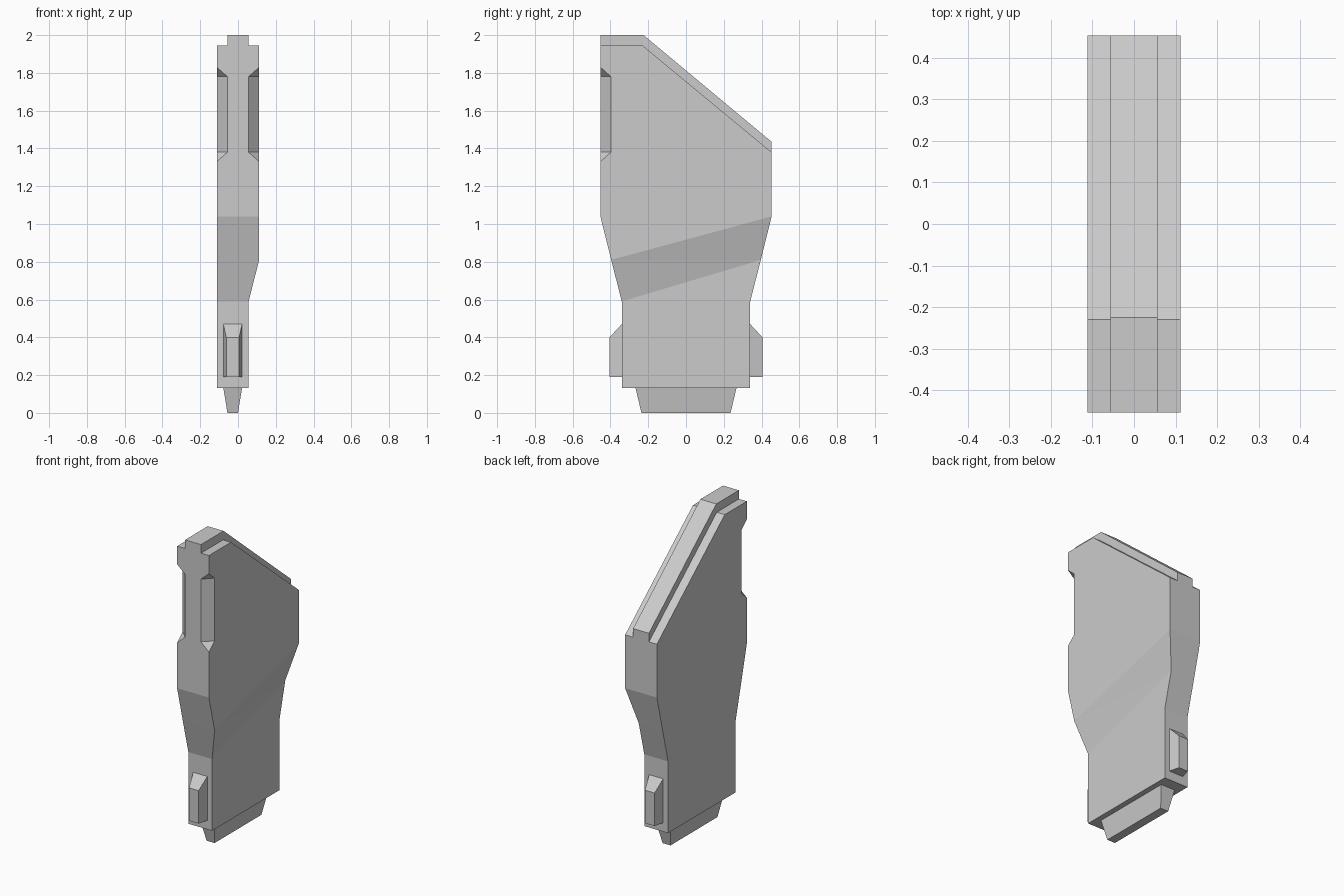
import bpy, bmesh

if "Cube" in bpy.data.objects:
    bpy.data.objects.remove(bpy.data.objects["Cube"])

W, N, L = 0.112, 0.056, 0.453      # half width, ridge half width, half length
CX = (N - W) / 2                   # centre of the narrow lower part


def finish(bm, name):
    bmesh.ops.recalc_face_normals(bm, faces=bm.faces[:])
    me = bpy.data.meshes.new(name)
    bm.to_mesh(me)
    bm.free()
    ob = bpy.data.objects.new(name, me)
    bpy.context.collection.objects.link(ob)
    return ob


def loft(name, a, b):
    """Solid between two matching loops of points."""
    bm = bmesh.new()
    va, vb = [bm.verts.new(p) for p in a], [bm.verts.new(p) for p in b]
    bm.faces.new(va)
    bm.faces.new(vb)
    for i in range(len(a)):
        j = (i + 1) % len(a)
        bm.faces.new((va[i], va[j], vb[j], vb[i]))
    return finish(bm, name)


# Main body: side profile (y, z, x of the right face)
prof = [(-L, 1.04, W), (-L, 1.945, W), (-0.23, 1.945, W), (L, 1.38, W), (L, 1.04, W),
        (0.396, 0.81, N), (0.34, 0.59, N), (0.34, 0.133, N), (-0.34, 0.133, N),
        (-0.34, 0.59, N), (-0.396, 0.81, W)]
bm = bmesh.new()
left = [bm.verts.new((-W, y, z)) for y, z, x in prof]
right = [bm.verts.new((x, y, z)) for y, z, x in prof]
bm.faces.new(left)
for i in range(len(prof)):
    j = (i + 1) % len(prof)
    bm.faces.new((left[i], left[j], right[j], right[i]))
# Right face: wide upper panel, slanted band, narrow lower panel
for ids in ((10, 0, 1, 2, 3, 4), (10, 4, 5), (10, 5, 9), (5, 6, 7, 8, 9)):
    bm.faces.new([right[i] for i in ids])
body = finish(bm, "body")

# Stopped chamfers on the two front edges
for s, side in ((1, "right"), (-1, "left")):
    loops = [[(s * (W + d + t), -L - d + t, z)
              for d, z in ((-0.028, 1.38), (-0.028, 1.78), (0.028, 1.88), (0.028, 1.28))]
             for t in (-0.1, 0.1)]
    cutter = loft("chamfer_cutter_" + side, *loops)
    cutter.hide_render = True
    cutter.hide_set(True)
    mod = body.modifiers.new("chamfer_" + side, 'BOOLEAN')
    mod.operation = 'DIFFERENCE'
    mod.solver = 'EXACT'
    mod.object = cutter

# Raised ridge along the sloping top
ridge = [(-L, 1.945), (-L, 2.0), (-0.225, 2.0), (L, 1.435), (L, 1.38), (-0.23, 1.945)]
loft("top_ridge", *[[(x, y, z) for y, z in ridge] for x in (-N, N)])

# Tapered tabs on the front and back edges
for s, name in ((-1, "front_tab"), (1, "back_tab")):
    loft(name, *[[(CX - w, s * y, 0.19), (CX + w, s * y, 0.19),
                  (CX + w, s * y, top), (CX - w, s * y, top)]
                 for w, y, top in ((0.05, 0.338, 0.472), (0.034, 0.405, 0.40))])

# Tapered foot
loft("foot", *[[(CX - w, -y, z), (CX + w, -y, z), (CX + w, y, z), (CX - w, y, z)]
               for w, y, z in ((0.028, 0.236, 0.0), (0.05, 0.268, 0.135))])
